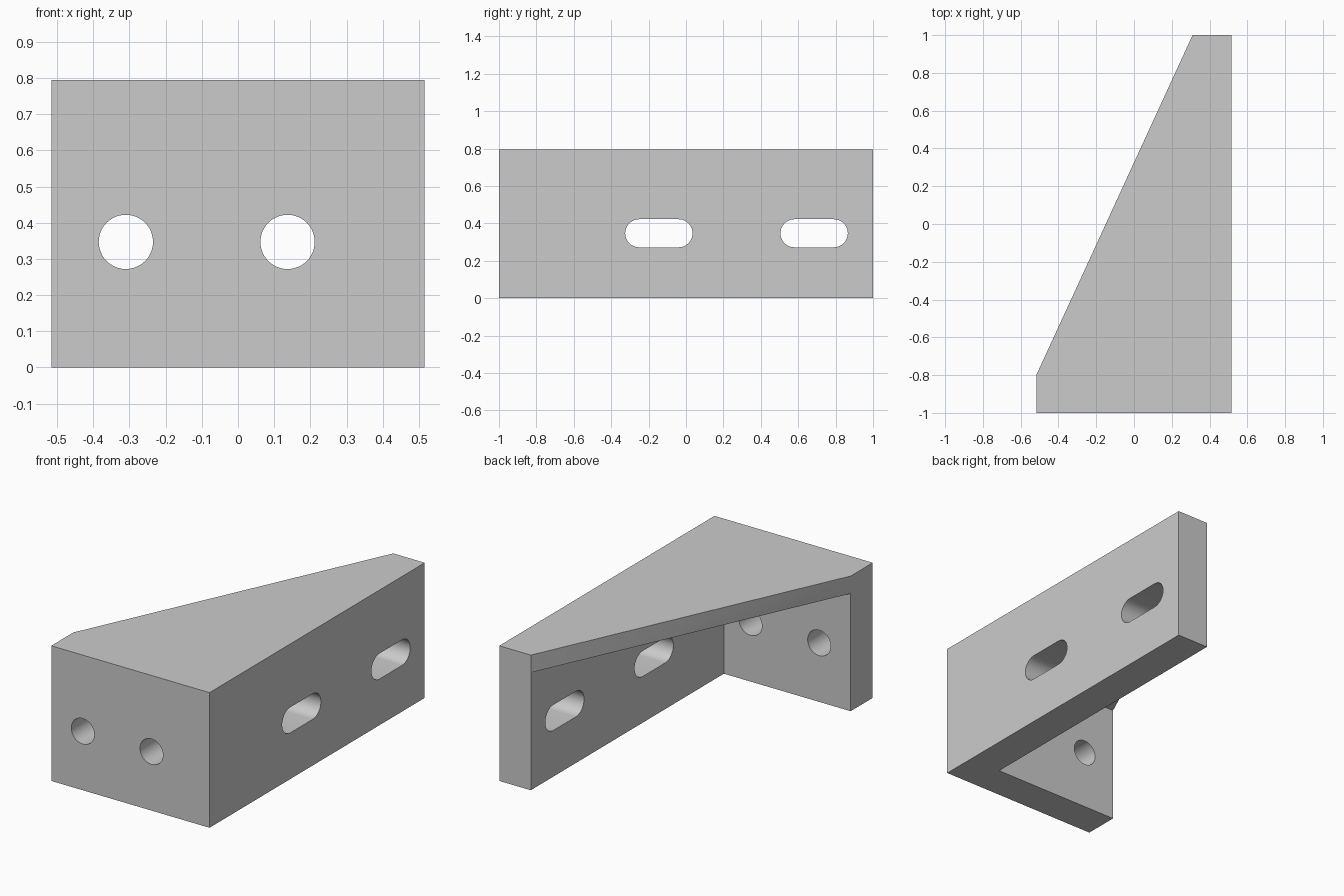
import bpy, bmesh, math

cube = bpy.data.objects.get("Cube")
if cube:
    bpy.data.objects.remove(cube, do_unlink=True)

HALF_W, HALF_L, HEIGHT = 0.515, 1.0, 0.795
INNER_X, INNER_Y = 0.31, -0.795       # inner faces of the two walls
PLATE_Z = 0.692                       # underside of the top plate
HOLE_Z, HOLE_R = 0.347, 0.075

grey = bpy.data.materials.new("plain grey")
grey.use_nodes = True
grey.diffuse_color = (0.6, 0.6, 0.6, 1)
grey.node_tree.nodes["Principled BSDF"].inputs["Base Color"].default_value = (0.6, 0.6, 0.6, 1)


def make_object(name, bm):
    bmesh.ops.remove_doubles(bm, verts=bm.verts, dist=1e-5)
    bmesh.ops.recalc_face_normals(bm, faces=bm.faces)
    mesh = bpy.data.meshes.new(name)
    bm.to_mesh(mesh)
    bm.free()
    mesh.materials.append(grey)
    obj = bpy.data.objects.new(name, mesh)
    bpy.context.collection.objects.link(obj)
    return obj


def cap(bm, outline, z):
    bm.faces.new([bm.verts.new((x, y, z)) for x, y in outline])


def sides(bm, outline, z0, z1):
    for (ax, ay), (bx, by) in zip(outline, outline[1:] + outline[:1]):
        bm.faces.new([bm.verts.new(p) for p in
                      ((ax, ay, z0), (bx, by, z0), (bx, by, z1), (ax, ay, z1))])


# Bracket: two walls in an L, closed above by a sloping-edged plate
corner = (INNER_X, INNER_Y)
back_end = (INNER_X, HALF_L)
side_end = (-HALF_W, INNER_Y)
outer = [side_end, (-HALF_W, -HALF_L), (HALF_W, -HALF_L), (HALF_W, HALF_L), back_end]
walls = outer + [corner]

bm = bmesh.new()
cap(bm, walls, 0)
sides(bm, walls, 0, PLATE_Z)
cap(bm, [back_end, corner, side_end], PLATE_Z)
sides(bm, outer, PLATE_Z, HEIGHT)
cap(bm, outer, HEIGHT)
bracket = make_object("angle_bracket", bm)


def slot_cutter(name, axis, centre, straight):
    """Rounded prism through a wall; straight = 0 gives a round hole."""
    n = 24
    ring = []
    for half in (0, 1):
        shift = straight / 2 * (1 - 2 * half)
        for i in range(n + 1):
            a = math.pi * (i / n - 0.5 + half)
            ring.append((centre + shift + HOLE_R * math.cos(a),
                         HOLE_Z + HOLE_R * math.sin(a)))
    middle = (INNER_X + HALF_W) / 2 if axis == "x" else (INNER_Y - HALF_L) / 2
    lo, hi = middle - 0.2, middle + 0.2
    place = (lambda d, u, z: (d, u, z)) if axis == "x" else (lambda d, u, z: (u, d, z))
    bm = bmesh.new()
    loops = [[bm.verts.new(place(d, u, z)) for u, z in ring] for d in (lo, hi)]
    for loop in loops:
        bm.faces.new(loop)
    for i in range(len(ring)):
        j = (i + 1) % len(ring)
        quad = [loops[0][i], loops[0][j], loops[1][j], loops[1][i]]
        bm.faces.new(quad)
    # Round holes share their half-circle end points, merged in make_object
    cutter = make_object(name, bm)
    cutter.hide_render = True
    return cutter


# Round holes in the front wall, slots in the long wall
cutters = [slot_cutter("hole_cutter", "y", x, 0) for x in (-0.31, 0.137)]
cutters += [slot_cutter("slot_cutter", "x", y, 0.21) for y in (-0.145, 0.685)]

bpy.context.view_layer.objects.active = bracket
bracket.select_set(True)
for cutter in cutters:
    mod = bracket.modifiers.new("cut", "BOOLEAN")
    mod.operation = "DIFFERENCE"
    mod.solver = "EXACT"
    mod.object = cutter
    bpy.ops.object.modifier_apply(modifier=mod.name)
    bpy.data.objects.remove(cutter, do_unlink=True)

bpy.ops.object.shade_smooth_by_angle(angle=math.radians(30))
